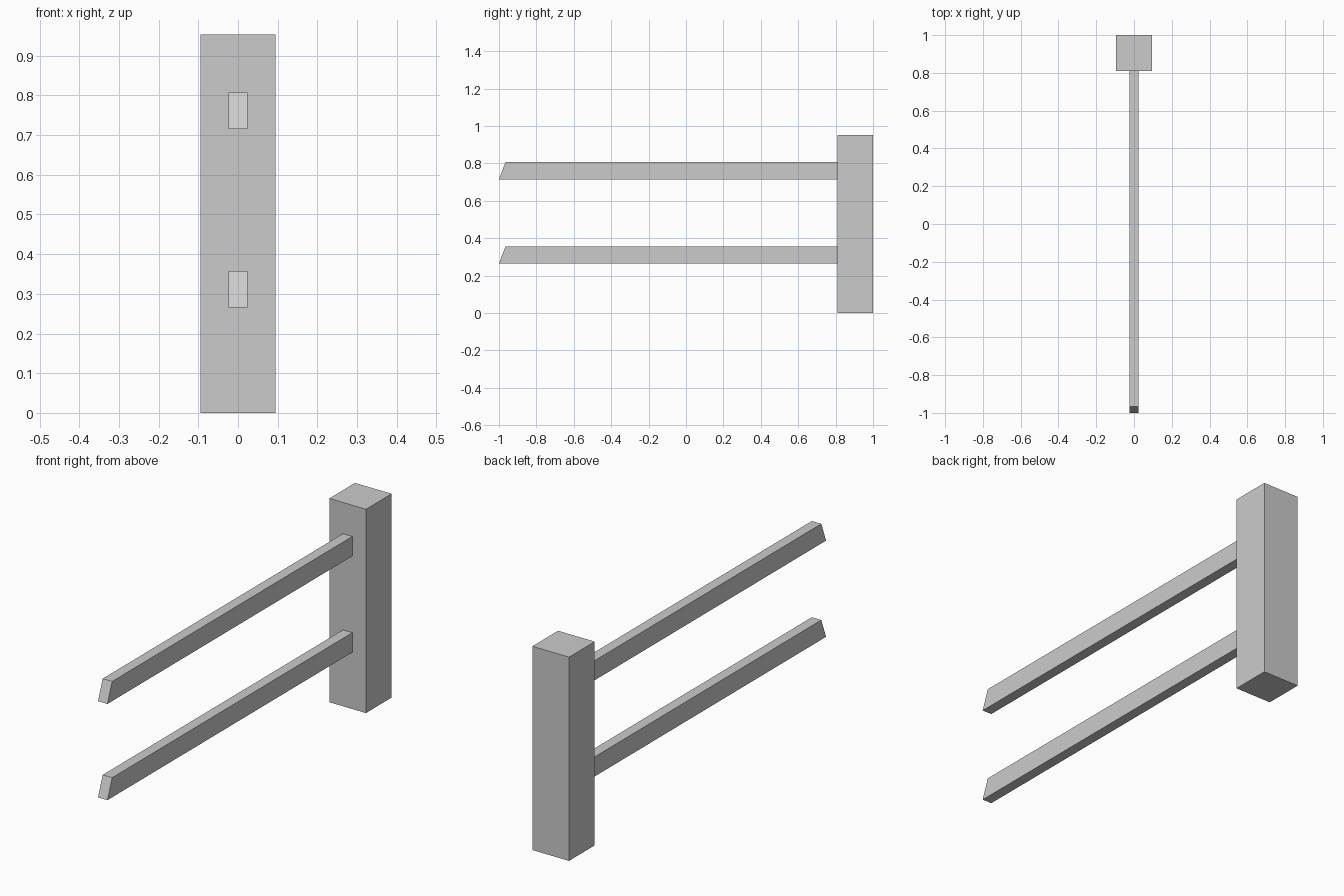
import bpy
import bmesh

if "Cube" in bpy.data.objects:
    bpy.data.objects.remove(bpy.data.objects["Cube"])


def extrude_profile(name, profile, half_width):
    """Extrude a closed (y, z) side profile symmetrically across x."""
    bm = bmesh.new()
    face = bm.faces.new([bm.verts.new((-half_width, y, z)) for y, z in profile])
    ext = bmesh.ops.extrude_face_region(bm, geom=[face])
    moved = [g for g in ext["geom"] if isinstance(g, bmesh.types.BMVert)]
    bmesh.ops.translate(bm, verts=moved, vec=(2 * half_width, 0, 0))
    bmesh.ops.recalc_face_normals(bm, faces=bm.faces)
    mesh = bpy.data.meshes.new(name)
    bm.to_mesh(mesh)
    bm.free()
    obj = bpy.data.objects.new(name, mesh)
    bpy.context.collection.objects.link(obj)
    return obj


POST_FRONT, POST_BACK, POST_TOP = 0.81, 1.0, 0.953
RAIL_HEIGHT = 0.092

# Square fence post
extrude_profile("fence_post", [(POST_FRONT, 0), (POST_BACK, 0),
                               (POST_BACK, POST_TOP), (POST_FRONT, POST_TOP)], 0.095)

# Two horizontal rails with slanted free ends, seated just inside the post
for name, z in (("lower_rail", 0.265), ("upper_rail", 0.715)):
    extrude_profile(name, [(-1.0, z), (POST_FRONT + 0.003, z),
                           (POST_FRONT + 0.003, z + RAIL_HEIGHT),
                           (-0.965, z + RAIL_HEIGHT)], 0.0245)
